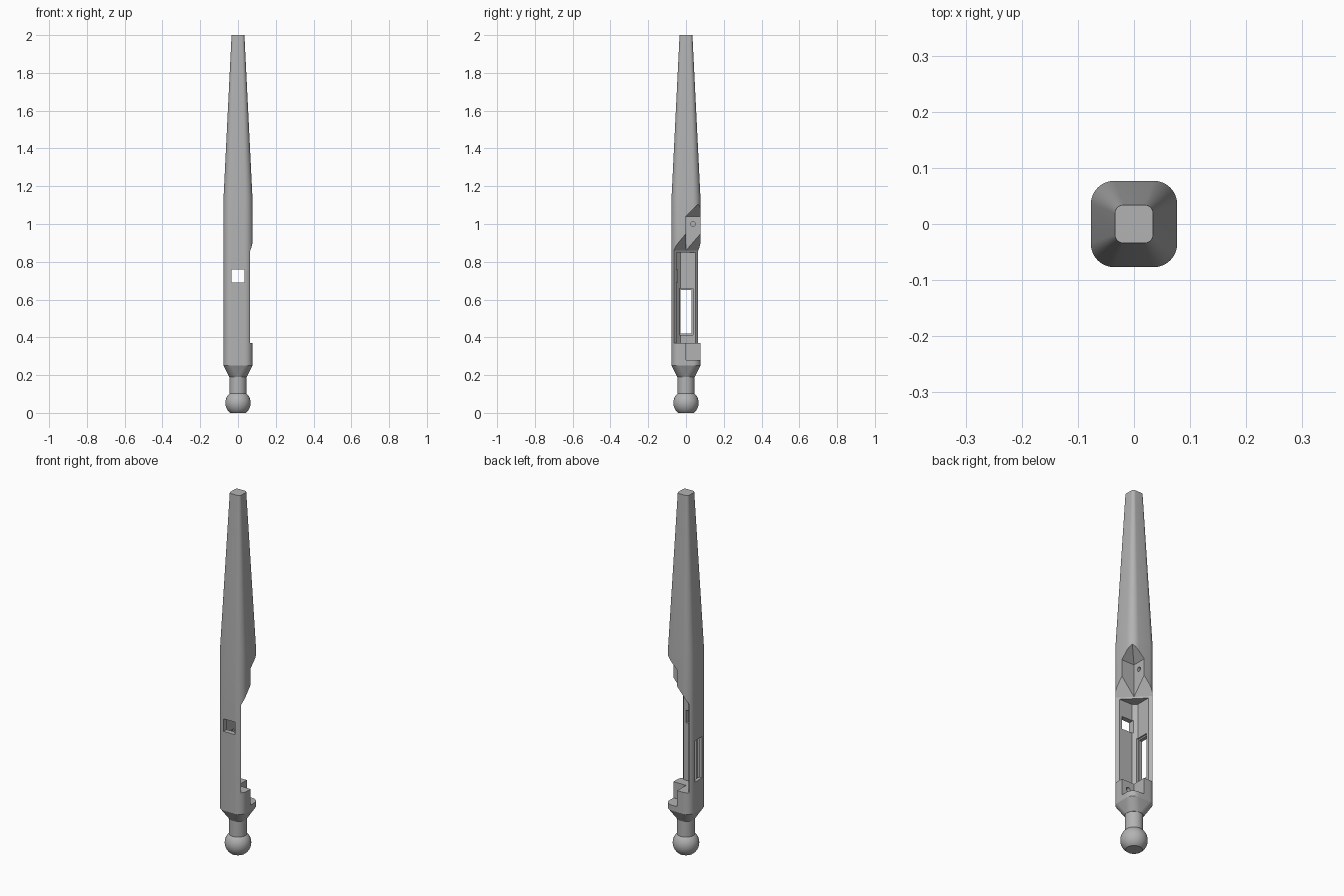
import bpy, bmesh, math
from mathutils import Vector

cube = bpy.data.objects.get("Cube")
if cube:
    bpy.data.objects.remove(cube, do_unlink=True)

# Single grey material
grey = bpy.data.materials.new("plain_grey")
grey.use_nodes = True
grey.diffuse_color = (0.45, 0.45, 0.45, 1)
grey.node_tree.nodes["Principled BSDF"].inputs["Base Color"].default_value = grey.diffuse_color


def make_object(name, bm):
    bmesh.ops.recalc_face_normals(bm, faces=bm.faces)
    mesh = bpy.data.meshes.new(name)
    bm.to_mesh(mesh)
    bm.free()
    mesh.materials.append(grey)
    obj = bpy.data.objects.new(name, mesh)
    bpy.context.collection.objects.link(obj)
    return obj


def activate(obj):
    bpy.ops.object.select_all(action='DESELECT')
    obj.select_set(True)
    bpy.context.view_layer.objects.active = obj


def loft(name, rings):
    """Skin a stack of equal-count rings and cap both ends."""
    bm = bmesh.new()
    rows = [[bm.verts.new(p) for p in ring] for ring in rings]
    n = len(rows[0])
    for low, high in zip(rows, rows[1:]):
        for i in range(n):
            j = (i + 1) % n
            bm.faces.new((low[i], low[j], high[j], high[i]))
    bm.faces.new(rows[0])
    bm.faces.new(rows[-1])
    return make_object(name, bm)


def rounded_square(z, half, radius, steps=8):
    ring = []
    for corner in range(4):
        mid = math.radians(45 + 90 * corner)
        c = (half - radius) * math.sqrt(2)
        for i in range(steps + 1):
            a = math.radians(90 * corner + 90 * i / steps)
            ring.append((c * math.cos(mid) + radius * math.cos(a),
                         c * math.sin(mid) + radius * math.sin(a), z))
    return ring


def circle(z, radius, n=48):
    return [(radius * math.cos(math.tau * i / n), radius * math.sin(math.tau * i / n), z)
            for i in range(n)]


def hull(name, points):
    bm = bmesh.new()
    for p in points:
        bm.verts.new(p)
    bmesh.ops.convex_hull(bm, input=bm.verts)
    return make_object(name, bm)


def prism(name, outline, z0, z1):
    return hull(name, [(x, y, z) for x, y in outline for z in (z0, z1)])


def box(name, x, y, z):
    return prism(name, [(a, b) for a in x for b in y], *z)


def pin_hole(name, centre, axis, radius=0.012, depth=0.06):
    bm = bmesh.new()
    bmesh.ops.create_cone(bm, cap_ends=True, segments=20, radius1=radius,
                          radius2=radius, depth=depth)
    turn = Vector((0, 0, 1)).rotation_difference(Vector(axis)).to_matrix()
    bmesh.ops.rotate(bm, verts=bm.verts, matrix=turn)
    bmesh.ops.translate(bm, verts=bm.verts, vec=centre)
    return make_object(name, bm)


# Body: conical foot, straight handle, tapered tip
body = loft("body", [rounded_square(0.19, 0.046, 0.0455),
                     rounded_square(0.25, 0.077, 0.042),
                     rounded_square(1.13, 0.077, 0.042),
                     rounded_square(2.0, 0.034, 0.015)])

# Cutters: diagonal half, back quadrant, hollow, windows, pin holes
s = 0.15
half_points = []
for d in (0, 0.3):
    for t in (-0.2, 0.2):
        for z in (0.37, 0.86 + 1.15 * d):
            half_points.append((d / 2 - t, d / 2 + t, z))
quadrant_points = []
for x in (0, s):
    for y in (0, s):
        quadrant_points += [(x, y, 0.28), (x, y, 1.04 + min(x, y))]

w, c = 0.05, 0.03
cutters = [
    hull("diagonal_cutter", half_points),
    hull("quadrant_cutter", quadrant_points),
    prism("hollow_cutter", [(-w, w), (-w, -c), (-c, -w), (w, -w), (w, w)], 0.37, 0.85),
    box("front_window_cutter", (-0.034, 0.034), (-0.1, -0.035), (0.69, 0.76)),
    box("side_window_cutter", (-0.1, -0.035), (-0.03, 0.03), (0.42, 0.65)),
    box("side_recess_cutter", (-0.058, -0.045), (-0.036, 0.036), (0.412, 0.658)),
    pin_hole("upper_pin_cutter", (0, 0.037, 1.0), (1, 0, 0)),
    pin_hole("lower_pin_cutter", (0.037, 0, 0.325), (0, 1, 0)),
]
for cutter in cutters:
    cutter.hide_render = True
    activate(body)
    mod = body.modifiers.new("cut", 'BOOLEAN')
    mod.operation = 'DIFFERENCE'
    mod.solver = 'EXACT'
    mod.object = cutter
    bpy.ops.object.modifier_apply(modifier=mod.name)
    bpy.data.objects.remove(cutter, do_unlink=True)

# Neck and flat-bottomed ball
neck = loft("neck", [circle(0.08, 0.045), circle(0.2, 0.045)])
ball_r, ball_z = 0.067, 0.053
start = math.asin(-ball_z / ball_r)
angles = [start + (math.radians(86) - start) * i / 20 for i in range(21)]
ball = loft("ball", [circle(ball_z + ball_r * math.sin(a), ball_r * math.cos(a))
                     for a in angles])

for obj in (body, neck, ball):
    activate(obj)
    bpy.ops.object.shade_smooth_by_angle(angle=math.radians(25))
